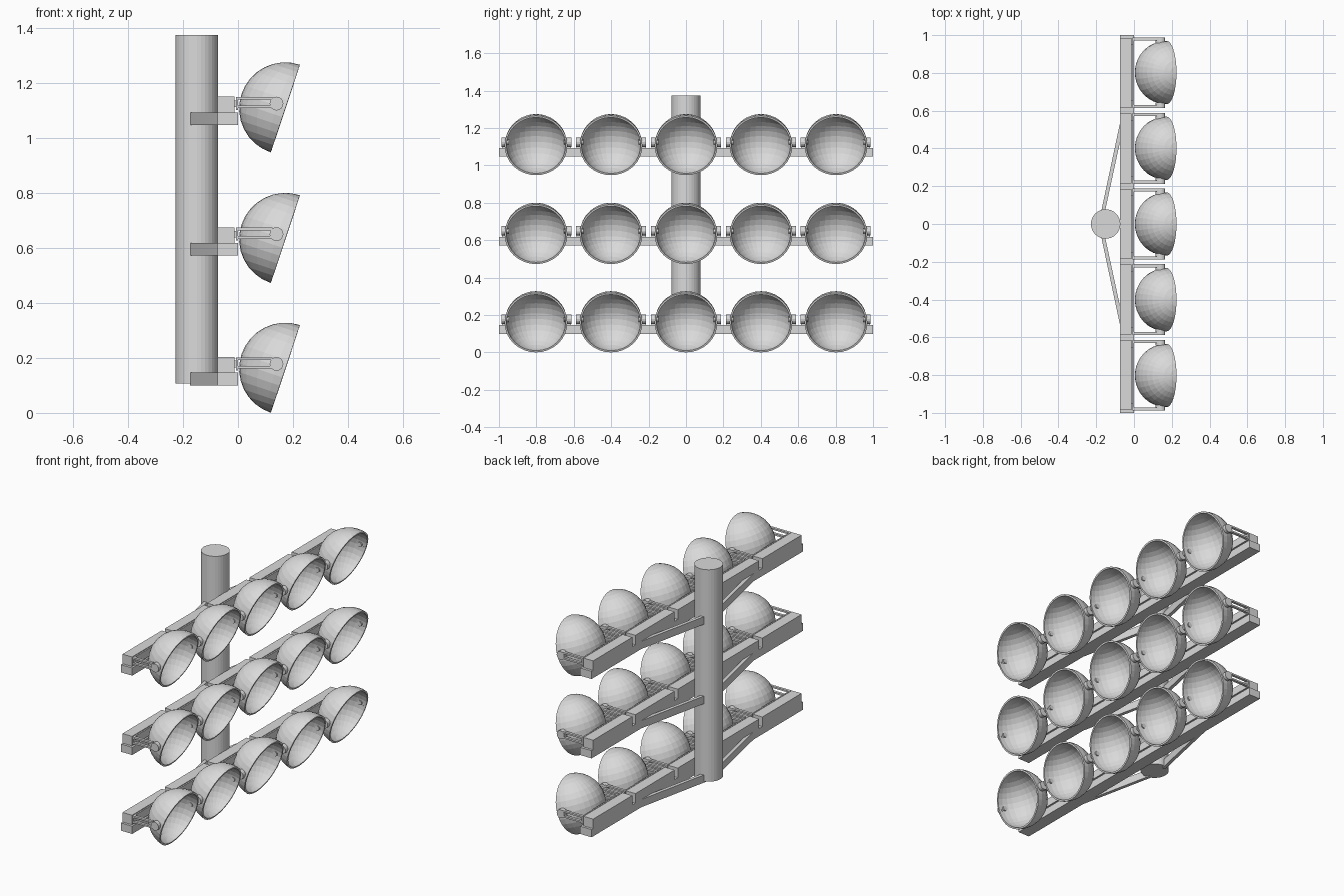
import bpy, bmesh, math
from mathutils import Matrix, Vector

cube = bpy.data.objects.get("Cube")
if cube:
    bpy.data.objects.remove(cube, do_unlink=True)

metal = bpy.data.materials.new("light_grey_metal")
metal.use_nodes = True
grey = (0.7, 0.7, 0.7, 1)
metal.diffuse_color = grey
metal.node_tree.nodes["Principled BSDF"].inputs["Base Color"].default_value = grey


def finish(name, bm):
    bmesh.ops.recalc_face_normals(bm, faces=bm.faces)
    mesh = bpy.data.meshes.new(name)
    bm.to_mesh(mesh)
    bm.free()
    mesh.materials.append(metal)
    ob = bpy.data.objects.new(name, mesh)
    bpy.context.collection.objects.link(ob)
    return ob


def add_box(bm, x, y, z):
    """Box from (min, max) pairs."""
    size = [b - a for a, b in (x, y, z)]
    mid = [(a + b) / 2 for a, b in (x, y, z)]
    bmesh.ops.create_cube(bm, size=1, matrix=Matrix.Translation(mid) @ Matrix.Diagonal((*size, 1)))


def add_cylinder(bm, centre, radius, depth, sides, rot=Matrix()):
    bmesh.ops.create_cone(bm, cap_ends=True, segments=sides, radius1=radius, radius2=radius,
                          depth=depth, matrix=Matrix.Translation(centre) @ rot)


# Upright post
bm = bmesh.new()
add_cylinder(bm, (-0.15, 0, 0.741), 0.078, 1.268, 32)
finish("post", bm)

# Lamp bowl: half a sphere shell, tipped downwards
bm = bmesh.new()
bmesh.ops.create_uvsphere(bm, u_segments=32, v_segments=16, radius=0.168)
bmesh.ops.delete(bm, geom=[v for v in bm.verts if v.co.x > 0.001], context="VERTS")
bmesh.ops.rotate(bm, verts=bm.verts, matrix=Matrix.Rotation(math.radians(18.4), 3, "Y"))
bowl = finish("lamp_bowl", bm)
shell = bowl.modifiers.new("shell", "SOLIDIFY")
shell.thickness = 0.01
shell.offset = -1

# Bracket: mounting block, back plate, twin bars each side and pivots
bm = bmesh.new()
add_box(bm, (-0.075, -0.012), (-0.185, 0.185), (-0.014, 0.043))
add_box(bm, (-0.008, 0), (-0.187, 0.187), (-0.005, 0.042))
add_box(bm, (-0.014, -0.006), (-0.15, 0.15), (0.005, 0.03))
for side in (-1, 1):
    y = sorted((side * 0.171, side * 0.187))
    for z in (0.001, 0.032):
        add_box(bm, (-0.005, 0.125), y, (z, z + 0.01))
    turn = Matrix.Rotation(math.pi / 2, 4, "X")
    add_cylinder(bm, (0.14, side * 0.172, 0.018), 0.025, 0.03, 16, turn)
    add_cylinder(bm, (0.14, side * 0.162, 0.018), 0.014, 0.03, 12, turn)
bracket = finish("lamp_bracket", bm)


def place(source, first, location):
    ob = source if first else source.copy()
    if not first:
        bpy.context.collection.objects.link(ob)
    ob.location = location


for row, height in enumerate((0.16, 0.632, 1.107)):
    bottom, top = height - 0.06, height - 0.014

    # Rail with two slanting struts back to the post
    bm = bmesh.new()
    add_box(bm, (-0.075, 0), (-1, 1), (bottom, top))
    finish("rail", bm)
    for side in (-1, 1):
        bm = bmesh.new()
        outline = ((-0.175, 0.06), (-0.155, 0.06), (-0.075, 0.43), (-0.075, 0.53))
        face = bm.faces.new([bm.verts.new((x, side * y, bottom)) for x, y in outline])
        moved = bmesh.ops.extrude_face_region(bm, geom=[face])["geom"]
        bmesh.ops.translate(bm, vec=Vector((0, 0, top - bottom)),
                            verts=[g for g in moved if isinstance(g, bmesh.types.BMVert)])
        finish("strut", bm)

    # Five lamps along the rail
    for i in range(5):
        y = (i - 2) * 0.4
        first = row == 0 and i == 0
        place(bowl, first, (0.172, y * 1.0025, height))
        place(bracket, first, (0, y, height))
